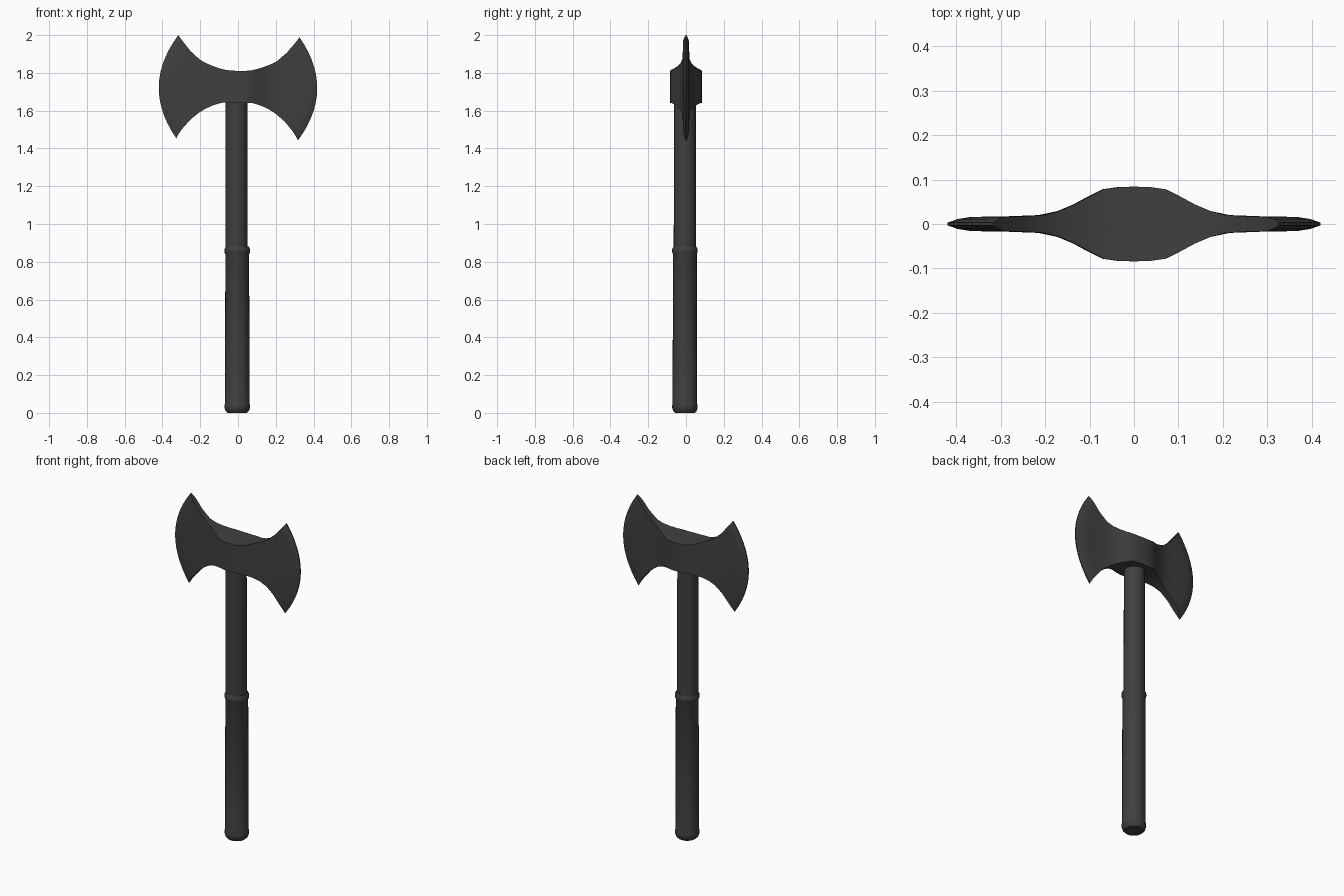
import bpy, bmesh, math
from mathutils import Matrix

if "Cube" in bpy.data.objects:
    bpy.data.objects.remove(bpy.data.objects["Cube"])

dark = bpy.data.materials.new("dark_metal")
dark.diffuse_color = (0.05, 0.05, 0.05, 1)
dark.use_nodes = True
dark.node_tree.nodes["Principled BSDF"].inputs["Base Color"].default_value = dark.diffuse_color


def finish(bm, name, angle):
    bmesh.ops.remove_doubles(bm, verts=bm.verts, dist=0.0005)
    bmesh.ops.recalc_face_normals(bm, faces=bm.faces)
    mesh = bpy.data.meshes.new(name)
    bm.to_mesh(mesh)
    bm.free()
    ob = bpy.data.objects.new(name, mesh)
    bpy.context.collection.objects.link(ob)
    mesh.materials.append(dark)
    bpy.ops.object.select_all(action='DESELECT')
    ob.select_set(True)
    bpy.context.view_layer.objects.active = ob
    bpy.ops.object.shade_smooth_by_angle(angle=math.radians(angle))
    return ob


def lathe(name, profile, cx, cy, sides=28):
    bm = bmesh.new()
    rings = []
    for r, z in profile:
        rings.append([bm.verts.new((cx + r * math.cos(2 * math.pi * i / sides),
                                    cy + r * math.sin(2 * math.pi * i / sides), z))
                      for i in range(sides)])
    for a, b in zip(rings, rings[1:]):
        for i in range(sides):
            j = (i + 1) % sides
            bm.faces.new((a[i], a[j], b[j], b[i]))
    bm.faces.new(rings[0])
    bm.faces.new(rings[-1])
    return finish(bm, name, 35)


# Grip with rounded pommel and collar, then the thinner shaft
lathe("grip", [(0.052, 0), (0.062, 0.01), (0.068, 0.03), (0.067, 0.042), (0.065, 0.05),
               (0.063, 0.84), (0.068, 0.852), (0.068, 0.866), (0.06, 0.882)], -0.004, -0.006)
lathe("shaft", [(0.059, 0.87), (0.058, 1.7)], -0.008, -0.006)

# Half head columns: top x, top z, bottom x, bottom z, outward bulge, half thickness
half = [
    (0.00, 1.811, 0.00, 1.641, 0.0, 0.084),
    (0.035, 1.811, 0.035, 1.641, 0.0, 0.083),
    (0.07, 1.815, 0.07, 1.643, 0.0, 0.078),
    (0.10, 1.822, 0.10, 1.636, 0.0, 0.063),
    (0.135, 1.834, 0.135, 1.624, 0.0, 0.044),
    (0.17, 1.848, 0.17, 1.607, 0.002, 0.029),
    (0.204, 1.866, 0.205, 1.585, 0.01, 0.020),
    (0.255, 1.911, 0.25, 1.547, 0.04, 0.017),
    (0.295, 1.960, 0.29, 1.500, 0.073, 0.016),
    (0.309, 1.978, 0.309, 1.473, 0.088, 0.011),
    (0.321, 1.994, 0.322, 1.448, 0.098, 0.003),
]
columns = [(-1, c) for c in reversed(half[1:])] + [(1, c) for c in half]

# Double-bladed head: front and back sheets joined by a rim
ROWS = 14
bm = bmesh.new()
sheets = []
for side in (-1, 1):
    sheet = []
    for sign, (xt, zt, xb, zb, bulge, th) in columns:
        col = []
        for k in range(ROWS + 1):
            v = k / ROWS
            x = xb + (xt - xb) * v + bulge * 4 * v * (1 - v)
            col.append(bm.verts.new((sign * x, side * th, zb + (zt - zb) * v)))
        sheet.append(col)
    for a, b in zip(sheet, sheet[1:]):
        for k in range(ROWS):
            bm.faces.new((a[k], b[k], b[k + 1], a[k + 1]))
    sheets.append(sheet)
f, b = sheets
for i in range(len(columns) - 1):
    for k in (0, ROWS):
        bm.faces.new((f[i][k], f[i + 1][k], b[i + 1][k], b[i][k]))
for i in (0, -1):
    for k in range(ROWS):
        bm.faces.new((f[i][k], f[i][k + 1], b[i][k + 1], b[i][k]))

# Slight tilt of the head on the shaft
bmesh.ops.rotate(bm, verts=bm.verts, cent=(0, 0, 1.72), matrix=Matrix.Rotation(0.018, 3, 'Y'))
finish(bm, "axe_head", 50)
